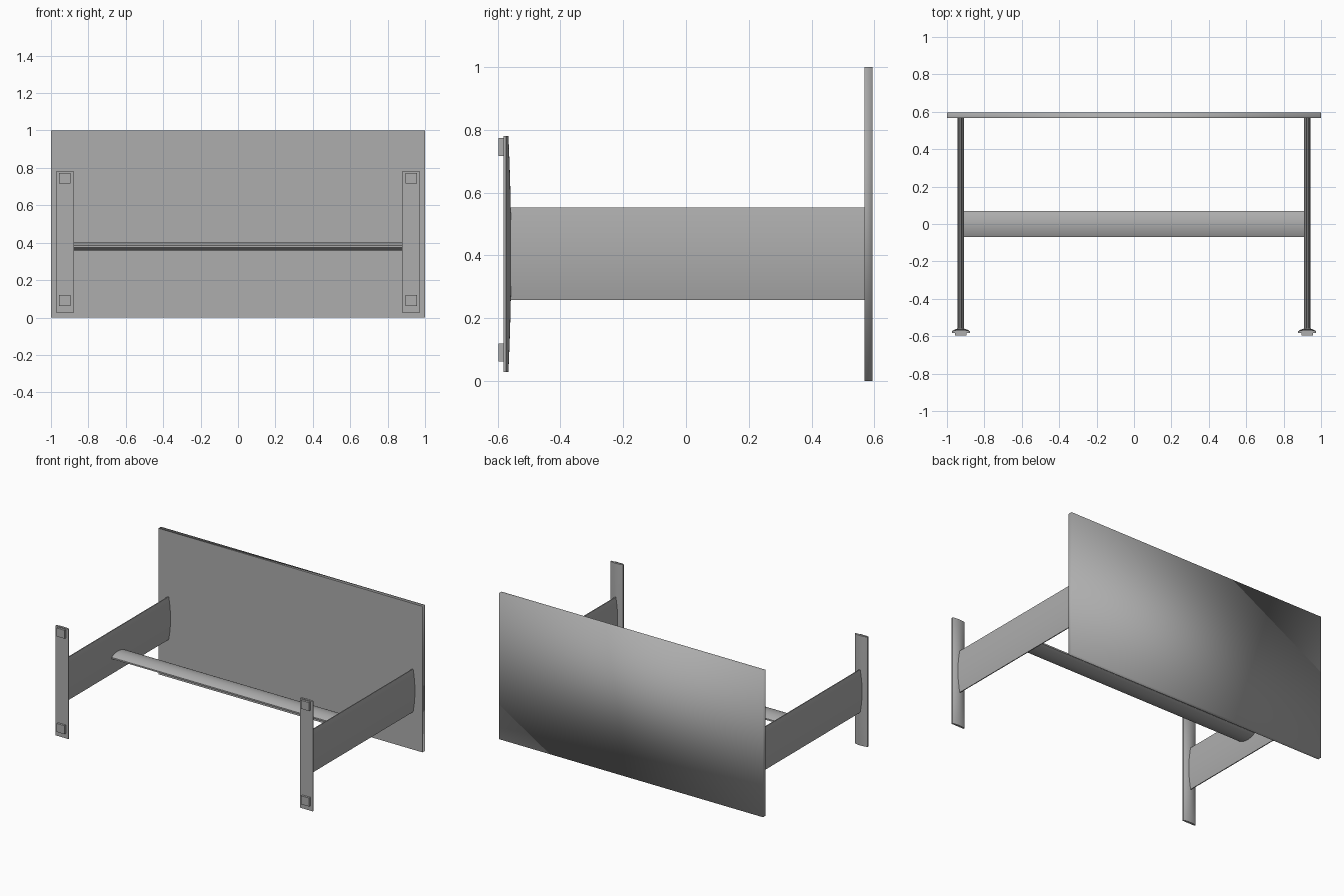
import bpy, bmesh, math

if "Cube" in bpy.data.objects:
    bpy.data.objects.remove(bpy.data.objects["Cube"])

C_X, C_Z = 0.926, 0.405   # centre of each leg / foot

grey = bpy.data.materials.new("mid_grey")
grey.diffuse_color = (0.42, 0.42, 0.42, 1)
grey.use_nodes = True
grey.node_tree.nodes["Principled BSDF"].inputs["Base Color"].default_value = grey.diffuse_color


def loft(name, rings):
    """Closed solid through a list of equal-length point rings."""
    bm = bmesh.new()
    vr = [[bm.verts.new(p) for p in ring] for ring in rings]
    n = len(vr[0])
    for a, b in zip(vr, vr[1:]):
        for i in range(n):
            j = (i + 1) % n
            bm.faces.new((a[i], a[j], b[j], b[i]))
    bm.faces.new(vr[0])
    bm.faces.new(vr[-1])
    bmesh.ops.recalc_face_normals(bm, faces=bm.faces)
    me = bpy.data.meshes.new(name)
    bm.to_mesh(me)
    bm.free()
    me.materials.append(grey)
    ob = bpy.data.objects.new(name, me)
    bpy.context.collection.objects.link(ob)
    bpy.ops.object.select_all(action='DESELECT')
    ob.select_set(True)
    bpy.context.view_layer.objects.active = ob
    bpy.ops.object.shade_smooth_by_angle(angle=math.radians(30))
    return ob


def box(name, lo, hi):
    bpy.ops.mesh.primitive_cube_add(size=1, location=[(a + b) / 2 for a, b in zip(lo, hi)])
    ob = bpy.context.object
    ob.name = name
    ob.scale = [b - a for a, b in zip(lo, hi)]
    bpy.ops.object.transform_apply(location=False, rotation=False, scale=True)
    ob.data.materials.append(grey)
    return ob


def lens(half_w, half_t, edge, n=14):
    """Lens section with slightly blunt edges, as (width, thickness) pairs."""
    top = []
    for i in range(n + 1):
        u = -1 + 2 * i / n
        top.append((u * half_w, edge + (half_t - edge) * (1 - u * u)))
    return top + [(w, -t) for w, t in reversed(top)]


# large flat top, standing on its long edge; outer face shaded softly into the rim
top = box("table_top", (-1, 0.568, 0), (1, 0.595, 1))
for p in top.data.polygons:
    p.use_smooth = True
for e in top.data.edges:
    e.use_edge_sharp = all(top.data.vertices[v].co.y < 0 for v in e.vertices)

# lens-section stretcher between the legs
section = lens(0.07, 0.022, 0.005)
loft("stretcher", [[(x, w, 0.379 + t) for w, t in section] for x in (-0.922, 0.922)])

for side, s in (("left", -1), ("right", 1)):
    x = s * C_X

    # wide lens-section leg
    section = lens(0.147, 0.017, 0.003)
    loft(side + "_leg", [[(x + t, y, C_Z + w) for w, t in section] for y in (-0.568, 0.57)])

    # crowned foot bar, thickest in the middle
    rings = []
    for i in range(17):
        v = -1 + i / 8
        crown = 0.007 + 0.009 * (1 - v * v)
        z = C_Z - 0.001 + 0.376 * v
        ring = [(x - 0.048, -0.582, z), (x + 0.048, -0.582, z)]
        for k in range(13):
            u = 1 - k / 6
            ring.append((x + 0.048 * u, -0.573 + crown * (1 - u * u), z))
        rings.append(ring)
    loft(side + "_foot", rings)

    # square pads under the foot
    for end, z in (("front", 0.745), ("back", 0.091)):
        box(f"{side}_{end}_pad", (x - 0.03, -0.597, z - 0.029), (x + 0.03, -0.581, z + 0.029))
